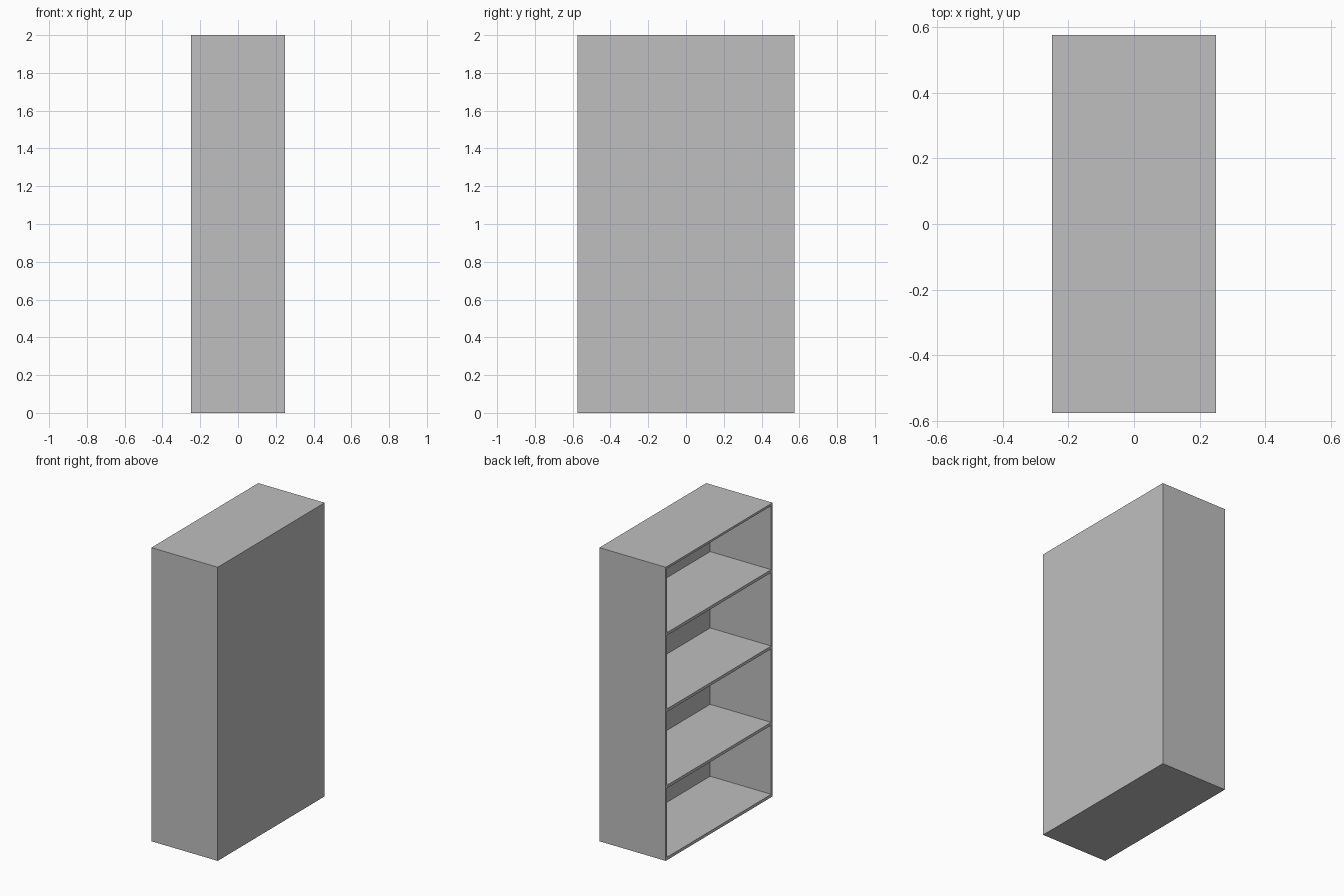
import bpy

if "Cube" in bpy.data.objects:
    bpy.data.objects.remove(bpy.data.objects["Cube"])

# Overall size and board thicknesses
W, D, H = 0.50, 1.15, 2.0          # depth along x, width along y, height
SIDE, TOP, BASE, BACK, SHELF = 0.015, 0.015, 0.02, 0.04, 0.02

grey = bpy.data.materials.new("plain_grey")
grey.diffuse_color = (0.52, 0.52, 0.52, 1)
grey.use_nodes = True
grey.node_tree.nodes["Principled BSDF"].inputs["Base Color"].default_value = grey.diffuse_color


def board(name, lo, hi):
    """Rectangular board between two opposite corners."""
    mid = [(a + b) / 2 for a, b in zip(lo, hi)]
    bpy.ops.mesh.primitive_cube_add(size=1, location=mid)
    ob = bpy.context.object
    ob.name = name
    ob.scale = [b - a for a, b in zip(lo, hi)]
    bpy.ops.object.transform_apply(location=False, rotation=False, scale=True)
    ob.data.materials.append(grey)
    return ob


x0, x1, y1 = -W / 2, W / 2, D / 2
yi = y1 - SIDE                      # inner face of the side boards

# Carcass, open towards -x
board("side_panel_near", (x0, -y1, 0), (x1, -yi, H))
board("side_panel_far", (x0, yi, 0), (x1, y1, H))
board("top_panel", (x0, -yi, H - TOP), (x1, yi, H))
board("base_panel", (x0, -yi, 0), (x1, yi, BASE))
board("back_panel", (x1 - BACK, -yi, BASE), (x1, yi, H - TOP))

# Three evenly spaced shelves, given by their top heights
for i in range(3):
    z = 0.51 + 0.52 * i
    board(f"shelf_{i + 1}", (x0, -yi, z - SHELF), (x1 - BACK, yi, z))
